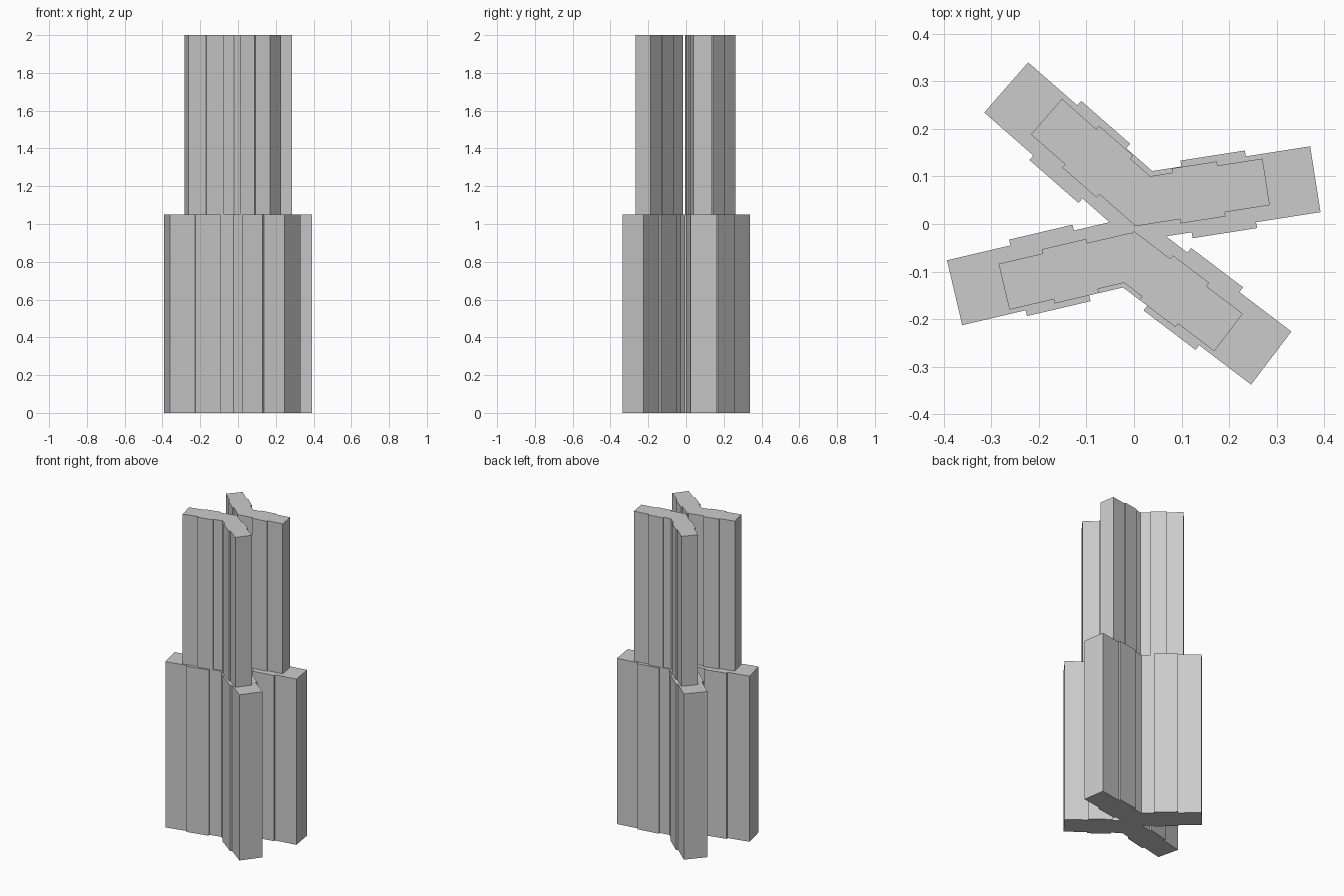
import bpy, bmesh, math
from mathutils import Vector

if "Cube" in bpy.data.objects:
    bpy.data.objects.remove(bpy.data.objects["Cube"])

grey = bpy.data.materials.new("light grey")
grey.diffuse_color = (0.6, 0.6, 0.6, 1)
grey.use_nodes = True
grey.node_tree.nodes["Principled BSDF"].inputs["Base Color"].default_value = grey.diffuse_color


def make_arm(name, angle, offset, start, end, half, half_mid, seg, z0, z1):
    """Extrude a plank outline whose middle third is slightly wider."""
    a, b = end - 2 * seg, end - seg
    side = [(start, half), (a, half), (a, half_mid), (b, half_mid), (b, half), (end, half)]
    outline = [(u, -v) for u, v in side] + side[::-1]
    c, s = math.cos(math.radians(angle)), math.sin(math.radians(angle))
    bm = bmesh.new()
    verts = []
    for u, v in outline:
        v += offset
        verts.append(bm.verts.new((u * c - v * s, u * s + v * c, z0)))
    base = bm.faces.new(verts)
    ext = bmesh.ops.extrude_face_region(bm, geom=[base], use_keep_orig=True)
    top = [e for e in ext["geom"] if isinstance(e, bmesh.types.BMVert)]
    bmesh.ops.translate(bm, verts=top, vec=Vector((0, 0, z1 - z0)))
    bmesh.ops.recalc_face_normals(bm, faces=bm.faces)
    mesh = bpy.data.meshes.new(name)
    bm.to_mesh(mesh)
    bm.free()
    mesh.materials.append(grey)
    obj = bpy.data.objects.new(name, mesh)
    bpy.context.collection.objects.link(obj)


# name, angle, lower (offset, end), upper (offset, start, end)
arms = [
    ("right", 8.9, (0.034, 0.391), (0.0445, 0.0, 0.288)),
    ("back_left", 138.8, (-0.039, 0.391), (-0.0485, 0.0, 0.287)),
    ("left", 193.2, (0.0545, 0.400), (0.066, 0.009, 0.296)),
    ("front_right", -37.2, (-0.050, 0.400), (-0.0615, 0.009, 0.296)),
]
for name, angle, (lo, le), (uo, us, ue) in arms:
    # wide lower tier
    make_arm("lower_arm_" + name, angle, lo, 0.0, le, 0.070, 0.0825, 0.137, 0.0, 1.05)
    # narrow upper tier
    make_arm("upper_arm_" + name, angle, uo, us, ue, 0.0495, 0.0585, 0.0955, 1.05, 2.0)
